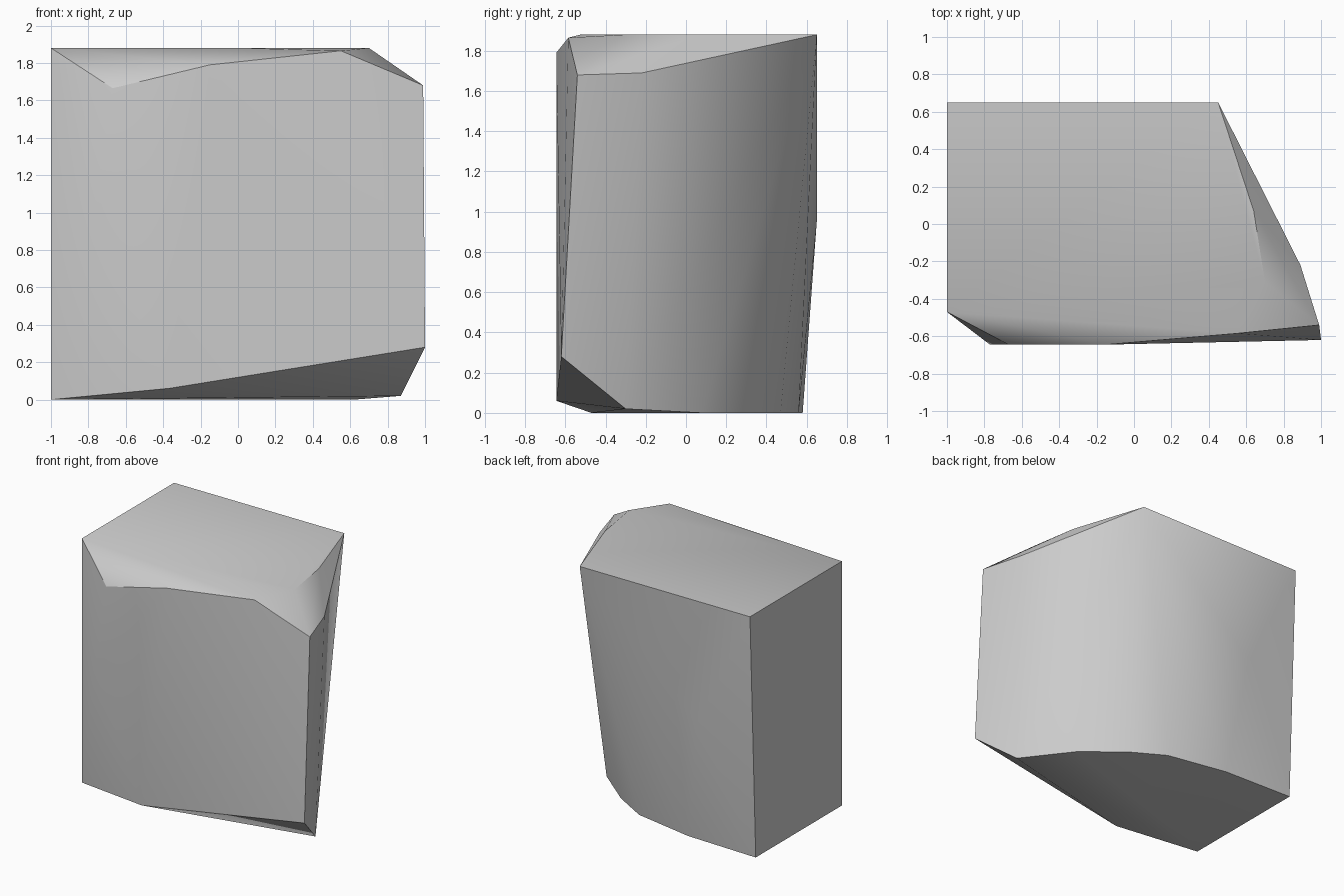
import bpy, bmesh, math

cube = bpy.data.objects.get("Cube")
if cube:
    bpy.data.objects.remove(cube, do_unlink=True)

# One grey stone colour
stone = bpy.data.materials.new("stone_grey")
stone.use_nodes = True
grey = (0.6, 0.6, 0.6, 1)
stone.diffuse_color = grey
stone.node_tree.nodes["Principled BSDF"].inputs["Base Color"].default_value = grey

# Flat base outline, rounded at the back right corner
base = [(-1, -.47, 0), (-1, .58, 0), (-.41, .56, 0), (.07, .47, 0),
        (.33, .32, 0), (.62, .08, 0), (.87, -.3, .02)]
# Flat top outline
top = [(x, y, 1.88) for x, y in
       [(-1, -.47), (-1, .65), (.45, .65), (.64, .07), (.7, -.31), (0, -.525)]]
# Chipped top rim
rim = [(.55, -.585, 1.865), (.89, -.22, 1.69), (.99, -.54, 1.68),
       (-.15, -.645, 1.79), (-.67, -.645, 1.665)]
# Bulges on the front and back, and the undercut front foot
bulges = [(-.77, -.645, 1), (-.37, -.645, .06), (1, -.62, .28), (-.55, .65, .95)]

# Wrap the corners into one solid block
bm = bmesh.new()
for corner in base + top + rim + bulges:
    bm.verts.new(corner)
bmesh.ops.convex_hull(bm, input=bm.verts)
bmesh.ops.dissolve_limit(bm, angle_limit=math.radians(.5), verts=bm.verts, edges=bm.edges)
bmesh.ops.recalc_face_normals(bm, faces=bm.faces)
mesh = bpy.data.meshes.new("stone_block")
bm.to_mesh(mesh)
bm.free()
mesh.materials.append(stone)

block = bpy.data.objects.new("stone_block", mesh)
bpy.context.collection.objects.link(block)
bpy.ops.object.select_all(action='DESELECT')
block.select_set(True)
bpy.context.view_layer.objects.active = block
bpy.ops.object.shade_smooth_by_angle(angle=math.radians(30))
